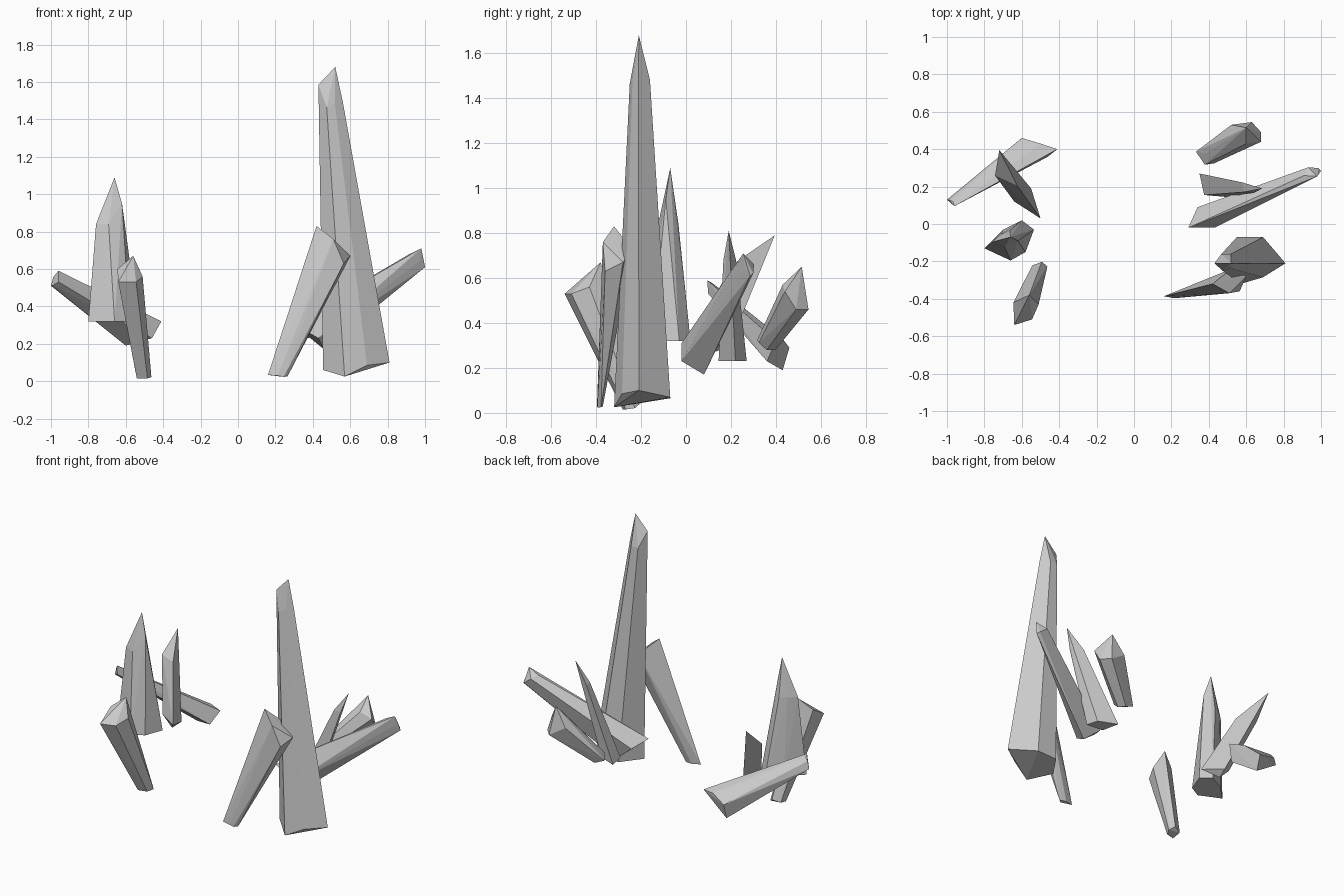
import bpy, bmesh, math
from mathutils import Vector


def crystal(name, ring, other_centre, taper, tips=()):
    """Faceted shard: a cross-section, a scaled copy of it at the other end, and pointed tips."""
    ring = [Vector(p) for p in ring]
    centre = sum(ring, Vector()) / len(ring)
    scale, far = Vector(taper), Vector(other_centre)
    points = ring + [far + (p - centre) * scale for p in ring] + [Vector(t) for t in tips]

    bm = bmesh.new()
    for p in points:
        bm.verts.new(p)
    bmesh.ops.convex_hull(bm, input=bm.verts[:])
    bmesh.ops.delete(bm, geom=[v for v in bm.verts if not v.link_faces], context='VERTS')
    # merge nearly flat neighbours into clean facets
    bmesh.ops.dissolve_limit(bm, angle_limit=math.radians(2), verts=bm.verts[:], edges=bm.edges[:])
    bmesh.ops.recalc_face_normals(bm, faces=bm.faces[:])
    mesh = bpy.data.meshes.new(name)
    bm.to_mesh(mesh)
    bm.free()
    obj = bpy.data.objects.new(name, mesh)
    bpy.context.collection.objects.link(obj)
    return obj


# right cluster: tall spire
crystal("tall_spire",
        [(.455, -.21, .06), (.57, -.32, .025), (.69, -.285, .085),
         (.81, -.21, .10), (.69, -.07, .07), (.55, -.07, .065)],
        (.495, -.205, 1.48), (.36, .36, .36),
        [(.52, -.21, 1.68), (.43, -.21, 1.585)])

# right cluster: front shard, wide at the top
crystal("right_front_shard",
        [(.42, -.32, .83), (.51, -.37, .76), (.565, -.36, .63), (.60, -.28, .67), (.52, -.24, .73)],
        (.22, -.385, .028), (.58, .2, .05))

# right cluster: long leaning shard
crystal("right_long_shard",
        [(.29, -.02, .31), (.43, -.02, .23), (.46, .08, .17), (.34, .09, .27)],
        (.95, .28, .65), (.45, .4, .4),
        [(.98, .255, .71), (1.0, .285, .61)])

# right cluster: thin pointed shard
crystal("right_thin_shard",
        [(.35, .27, .23), (.375, .155, .23), (.49, .145, .23), (.47, .22, .23)],
        (.61, .19, .68), (.45, .45, .45),
        [(.685, .19, .81)])

# right cluster: short back shard
crystal("right_back_shard",
        [(.68, .44, .54), (.68, .49, .46), (.63, .545, .46), (.60, .515, .65),
         (.52, .53, .53), (.60, .43, .57)],
        (.39, .36, .31), (.6, .7, .4))

# left cluster: main spire
crystal("left_spire",
        [(-.80, -.13, .32), (-.66, -.195, .32), (-.58, -.15, .32),
         (-.535, -.03, .32), (-.60, .02, .32), (-.70, -.03, .32)],
        (-.685, -.078, .84), (.48, .42, 1),
        [(-.66, -.07, 1.09), (-.62, -.09, .95)])

# left cluster: front shard, wide at the top
crystal("left_front_shard",
        [(-.64, -.54, .53), (-.545, -.51, .53), (-.51, -.43, .56), (-.56, -.38, .67), (-.645, -.42, .60)],
        (-.505, -.24, .025), (.6, .5, .2))

# left cluster: low leaning shard
crystal("left_low_shard",
        [(-.41, .40, .32), (-.46, .36, .23), (-.60, .43, .19), (-.60, .46, .29), (-.50, .43, .33)],
        (-.97, .115, .55), (.2, .3, .45),
        [(-.96, .095, .59), (-1.0, .13, .51)])

# left cluster: back shard
crystal("left_back_shard",
        [(-.50, .03, .34), (-.64, .12, .34), (-.60, .19, .38), (-.55, .19, .29), (-.57, .12, .27)],
        (-.685, .265, .65), (.85, .6, .6),
        [(-.72, .395, .79)])
